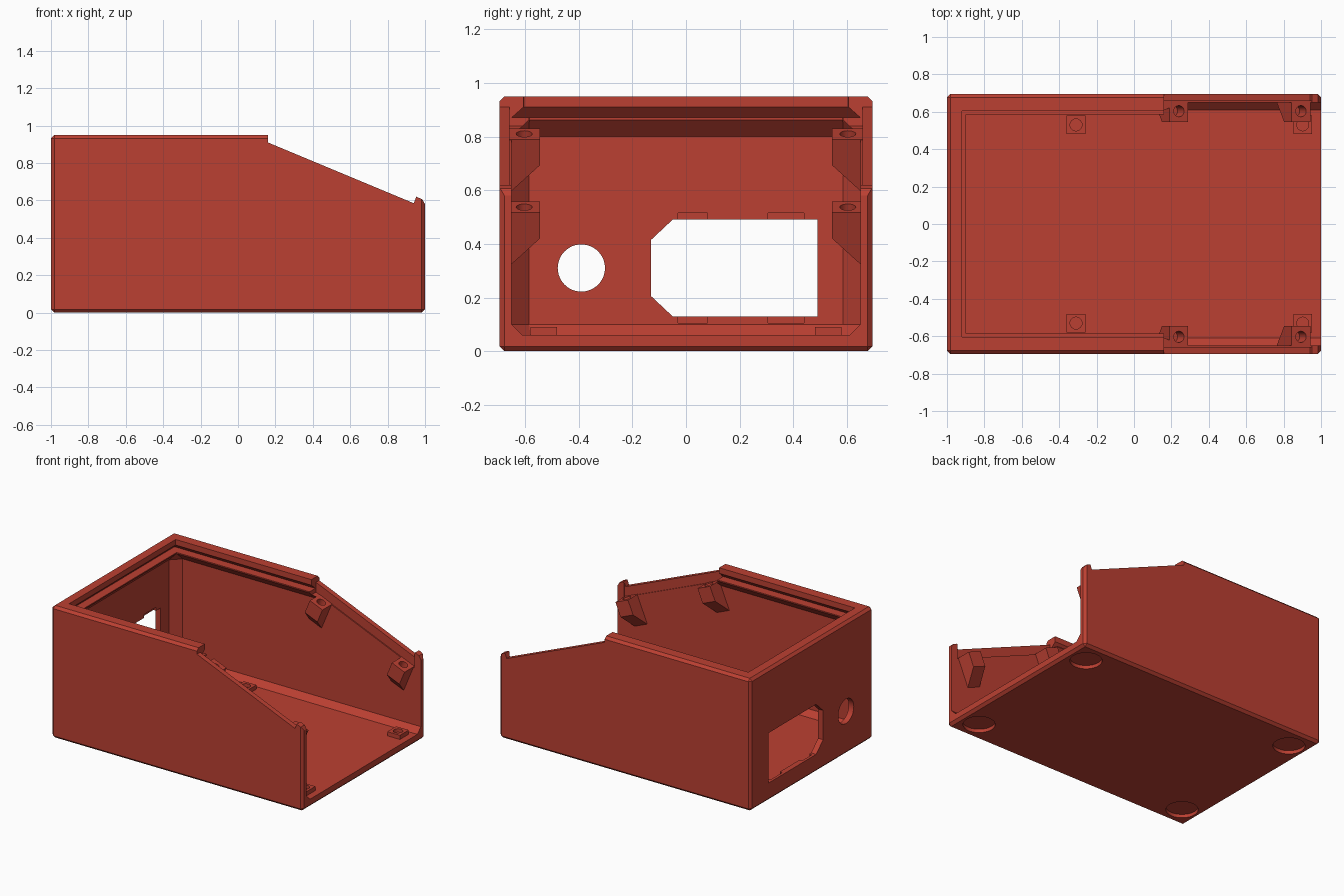
import bpy, bmesh, math
from mathutils import Matrix, Vector

if "Cube" in bpy.data.objects:
    bpy.data.objects.remove(bpy.data.objects["Cube"])

red = bpy.data.materials.new("brick red")
red.diffuse_color = (0.50, 0.051, 0.032, 1)
red.use_nodes = True
red.node_tree.nodes["Principled BSDF"].inputs["Base Color"].default_value = red.diffuse_color


def make(name, bm):
    bmesh.ops.recalc_face_normals(bm, faces=bm.faces)
    me = bpy.data.meshes.new(name)
    bm.to_mesh(me)
    bm.free()
    me.materials.append(red)
    ob = bpy.data.objects.new(name, me)
    bpy.context.collection.objects.link(ob)
    return ob


def loft(name, rings):
    """Closed solid through rings of equal point count."""
    bm = bmesh.new()
    vs = [[bm.verts.new(p) for p in r] for r in rings]
    n = len(vs[0])
    for a, b in zip(vs, vs[1:]):
        for i in range(n):
            j = (i + 1) % n
            bm.faces.new((a[i], a[j], b[j], b[i]))
    bm.faces.new(vs[0][::-1])
    bm.faces.new(vs[-1])
    return make(name, bm)


def prism(name, pts, axis, lo, hi):
    """Extrude a 2D outline along x or y."""
    place = {"x": lambda p, t: (t, p[0], p[1]),
             "y": lambda p, t: (p[0], t, p[1])}[axis]
    return loft(name, [[place(p, t) for p in pts] for t in (lo, hi)])


def box(name, x0, x1, y0, y1, z0, z1, bevel=0):
    bm = bmesh.new()
    size = Matrix.Diagonal((x1 - x0, y1 - y0, z1 - z0, 1))
    mid = Matrix.Translation(((x0 + x1) / 2, (y0 + y1) / 2, (z0 + z1) / 2))
    bmesh.ops.create_cube(bm, size=1, matrix=mid @ size)
    if bevel:
        bmesh.ops.bevel(bm, geom=bm.edges[:], offset=bevel, segments=1,
                        affect='EDGES')
    return make(name, bm)


def cyl(name, centre, r, depth, rot=None, n=32):
    bm = bmesh.new()
    m = Matrix.Translation(centre) @ (rot or Matrix())
    bmesh.ops.create_cone(bm, cap_ends=True, segments=n, radius1=r, radius2=r,
                          depth=depth, matrix=m)
    return make(name, bm)


def cut(target, cutter):
    mod = target.modifiers.new("cut", 'BOOLEAN')
    mod.operation = 'DIFFERENCE'
    mod.solver = 'EXACT'
    mod.object = cutter
    bpy.context.view_layer.objects.active = target
    bpy.ops.object.modifier_apply(modifier=mod.name)
    bpy.data.objects.remove(cutter)


# Case shell with chamfered outer edges
case = box("case_shell", -1, 1, -0.695, 0.695, 0, 0.95, bevel=0.018)


# Cavity: floor chamfer, straight walls, shelf, dovetail lid groove, top lip
def ring(z, back, half, c):
    return [(1.2, -half, z), (1.2, half, z), (back + c, half, z),
            (back, half - c, z), (back, c - half, z), (back + c, -half, z)]


cut(case, loft("cavity", [ring(*s) for s in (
    (0.06, -0.92, 0.61, 0.03), (0.10, -0.96, 0.65, 0.065),
    (0.80, -0.96, 0.65, 0.065), (0.862, -0.898, 0.585, 0.001),
    (0.87, -0.898, 0.585, 0.001), (0.87, -0.96, 0.65, 0.001),
    (0.91, -0.92, 0.605, 0.001), (1.1, -0.92, 0.605, 0.001))]))

# Sloped opening with a small hooked lip at the front end
cut(case, prism("slope", [(0.16, 1.1), (0.16, 0.91), (0.94, 0.585),
                          (0.953, 0.62), (0.985, 0.606), (1.0, 0.58),
                          (1.1, 0.58), (1.1, 1.1)], "y", -1, 1))

# Seat for the sloped panel inside the rim
cut(case, prism("panel_seat", [(0.16, 1.1), (0.16, 0.84), (0.95, 0.51),
                               (0.95, 1.1)], "y", -0.658, 0.658))

# Back wall: socket opening, clip notches and round hole
cut(case, prism("socket", [(-0.05, 0.13), (0.49, 0.13), (0.49, 0.49),
                           (-0.05, 0.49), (-0.13, 0.415), (-0.13, 0.205)],
                "x", -1.2, -0.8))
for y0, y1 in ((-0.03, 0.08), (0.305, 0.44)):
    cut(case, box("notch", -0.98, -0.9, y0, y1, 0.105, 0.515))
cut(case, cyl("round_hole", (-1, -0.39, 0.31), 0.088, 0.4,
              Matrix.Rotation(math.pi / 2, 4, 'Y'), 48))

# Round foot recesses under the base
for x in (-0.86, 0.86):
    for y in (-0.54, 0.54):
        cut(case, cyl("foot_recess", (x, y, 0), 0.105, 0.05))

# Tilted screw bosses on the side walls, and board posts on the floor
tilt = Matrix.Rotation(math.atan2(0.325, 0.78), 4, 'Y')
for side, s in (("front", -1), ("back", 1)):
    for i, (x, z) in enumerate(((0.24, 0.81), (0.893, 0.537))):
        boss = prism(f"{side}_screw_boss_{i + 1}",
                     [(s * 0.657, 0), (s * 0.545, 0), (s * 0.545, -0.105),
                      (s * 0.657, -0.215)], "x", -0.054, 0.054)
        boss.data.transform(Matrix.Translation((x, 0, z)) @ tilt)
        centre = Vector((x, s * 0.603, z))
        cut(boss, cyl("screw_hole", centre, 0.03, 0.18, tilt, 24))
    for i, x in enumerate((-0.31, 0.902)):
        y = s * 0.53
        post = box(f"{side}_board_post_{i + 1}", x - 0.05, x + 0.05,
                   y - 0.05, y + 0.05, 0.05, 0.09)
        cut(post, cyl("post_hole", (x, y, 0.09), 0.032, 0.05, None, 24))

# Smooth only the rounded holes
for ob in bpy.context.scene.objects:
    ob.select_set(True)
bpy.context.view_layer.objects.active = case
bpy.ops.object.shade_smooth_by_angle(angle=math.radians(20))
